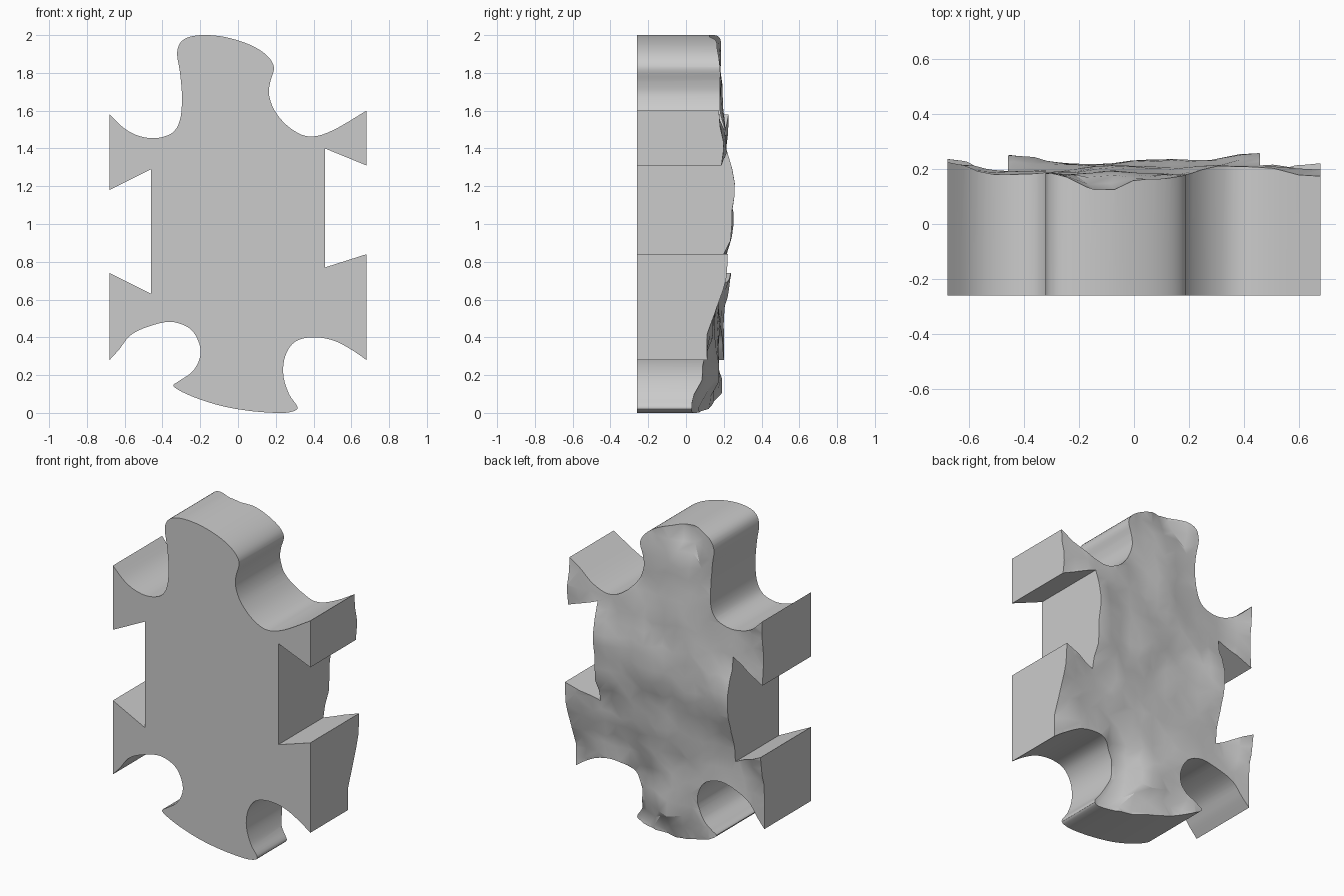
import bpy, bmesh, math, random
from mathutils import Vector, noise
from mathutils.geometry import interpolate_bezier

cube = bpy.data.objects.get("Cube")
if cube:
    bpy.data.objects.remove(cube, do_unlink=True)

FRONT = -0.26
random.seed(4)

stone = bpy.data.materials.new("plain grey")
stone.use_nodes = True
grey = (0.6, 0.6, 0.6, 1)
stone.diffuse_color = grey
stone.node_tree.nodes["Principled BSDF"].inputs["Base Color"].default_value = grey


def spline(points, steps=6):
    """Smooth run through the points, with sharp ends."""
    p = [Vector(q) for q in points]
    p = [p[0]] + p + [p[-1]]
    out = []
    for a, b, c, d in zip(p, p[1:], p[2:], p[3:]):
        out += interpolate_bezier(b, b + (c - a) / 6, c - (d - b) / 6, c, steps)[:-1]
    return out + [p[-1]]


def make_object(name, bm):
    bmesh.ops.recalc_face_normals(bm, faces=bm.faces)
    mesh = bpy.data.meshes.new(name)
    bm.to_mesh(mesh)
    bm.free()
    mesh.materials.append(stone)
    ob = bpy.data.objects.new(name, mesh)
    bpy.context.collection.objects.link(ob)
    return ob


# Outline: curved shoulders and head, notched sides, curved hips and foot
head = [(-.68, 1.58), (-.6, 1.505), (-.52, 1.465), (-.43, 1.455), (-.345, 1.485),
        (-.305, 1.56), (-.297, 1.68), (-.307, 1.8), (-.322, 1.91), (-.29, 1.975),
        (-.2, 2), (-.07, 1.99), (.06, 1.95), (.15, 1.895), (.19, 1.83), (.17, 1.75),
        (.165, 1.68), (.2, 1.59), (.28, 1.505), (.38, 1.463), (.5, 1.495), (.68, 1.6)]
right_notch = [(.68, 1.31), (.46, 1.4), (.46, .77), (.68, .84)]
foot = [(.68, .28), (.6, .335), (.5, .385), (.39, .4), (.3, .375), (.25, .3), (.24, .2),
        (.27, .1), (.315, .03), (.28, .005), (.2, 0), (.05, .012), (-.1, .04),
        (-.25, .09), (-.34, .14), (-.31, .17), (-.24, .22), (-.2, .3), (-.21, .38),
        (-.26, .45), (-.36, .482), (-.48, .455), (-.57, .41), (-.63, .335), (-.68, .28)]
left_notch = [(-.68, .74), (-.46, .63), (-.46, 1.29), (-.68, 1.18)]
outline = spline(head) + [Vector(p) for p in right_notch] + spline(foot) \
    + [Vector(p) for p in left_notch]

bm = bmesh.new()
base = bm.faces.new([bm.verts.new((p.x, FRONT, p.y)) for p in outline])
grown = bmesh.ops.extrude_face_region(bm, geom=[base])
bmesh.ops.translate(bm, vec=(0, 0.8, 0),
                    verts=[v for v in grown["geom"] if isinstance(v, bmesh.types.BMVert)])
if base.is_valid and len(bm.faces) < len(outline) + 2:
    bm.faces.new([v for v in base.verts])
piece = make_object("notched_slab", bm)

# Rough back: depth at scattered (x, z) spots, blended between them
SPOTS = [(-.32, 1.93, .19), (-.1, 2, .12), (.05, 1.95, .17), (.18, 1.83, .18),
         (-.3, 1.7, .18), (-.05, 1.75, .19), (.17, 1.65, .18), (-.68, 1.58, .23),
         (-.5, 1.46, .18), (-.68, 1.18, .22), (-.46, 1.29, .19), (.38, 1.46, .21),
         (.68, 1.6, .18), (.68, 1.31, .19), (.46, 1.2, .255), (.46, .95, .24),
         (0, 1.4, .21), (.1, 1.1, .24), (-.2, 1.1, .22), (-.46, 1.05, .25),
         (-.46, .63, .17), (-.68, .74, .24), (-.68, .28, .2), (-.4, .5, .18),
         (.68, .84, .22), (.68, .28, .11), (.45, .75, .18), (.4, .42, .14),
         (0, .75, .18), (0, .45, .15), (-.15, .3, .17), (.22, .3, .09),
         (.31, .03, .03), (.1, 0, .07), (-.1, .05, .14), (-.33, .15, .19), (0, .2, .18)]


def back_depth(x, z):
    total = weight = 0
    for sx, sz, depth in SPOTS:
        w = 1 / ((x - sx) ** 2 + (z - sz) ** 2 + .002) ** 1.7
        total += w * depth
        weight += w
    return total / weight + .012 * noise.noise(Vector((x * 6, 0, z * 6)))


# Block with the rough back, used to trim the slab
bm = bmesh.new()
NX, NZ, STEP = 22, 30, 0.075
rows = []
for j in range(NZ + 1):
    row = []
    for i in range(NX + 1):
        x = (i - NX / 2) * STEP + random.uniform(-.02, .02)
        z = (j - 1.6) * STEP + random.uniform(-.02, .02)
        row.append(bm.verts.new((x, back_depth(x, z), z)))
    rows.append(row)
for low, high in zip(rows, rows[1:]):
    for i in range(NX):
        a, b, c, d = low[i], low[i + 1], high[i + 1], high[i]
        halves = ((a, b, c), (a, c, d)) if random.random() < .5 else ((a, b, d), (b, c, d))
        for tri in halves:
            bm.faces.new(tri)
rim = [e for e in bm.edges if e.is_boundary]
skirt = bmesh.ops.extrude_edge_only(bm, edges=rim)
for g in skirt["geom"]:
    if isinstance(g, bmesh.types.BMVert):
        g.co.y = -.5
bmesh.ops.holes_fill(bm, edges=[e for e in bm.edges if e.is_boundary], sides=0)
trimmer = make_object("back_trimmer", bm)
trimmer.hide_render = True

trim = piece.modifiers.new("rough_back", "BOOLEAN")
trim.operation = "INTERSECT"
trim.solver = "EXACT"
trim.object = trimmer

# Bake the trim, drop the helper, keep rim edges sharp
for ob in bpy.context.selected_objects:
    ob.select_set(False)
bpy.context.view_layer.objects.active = piece
piece.select_set(True)
bpy.ops.object.modifier_apply(modifier=trim.name)
bpy.data.objects.remove(trimmer, do_unlink=True)
bpy.ops.object.shade_smooth_by_angle(angle=math.radians(30))
